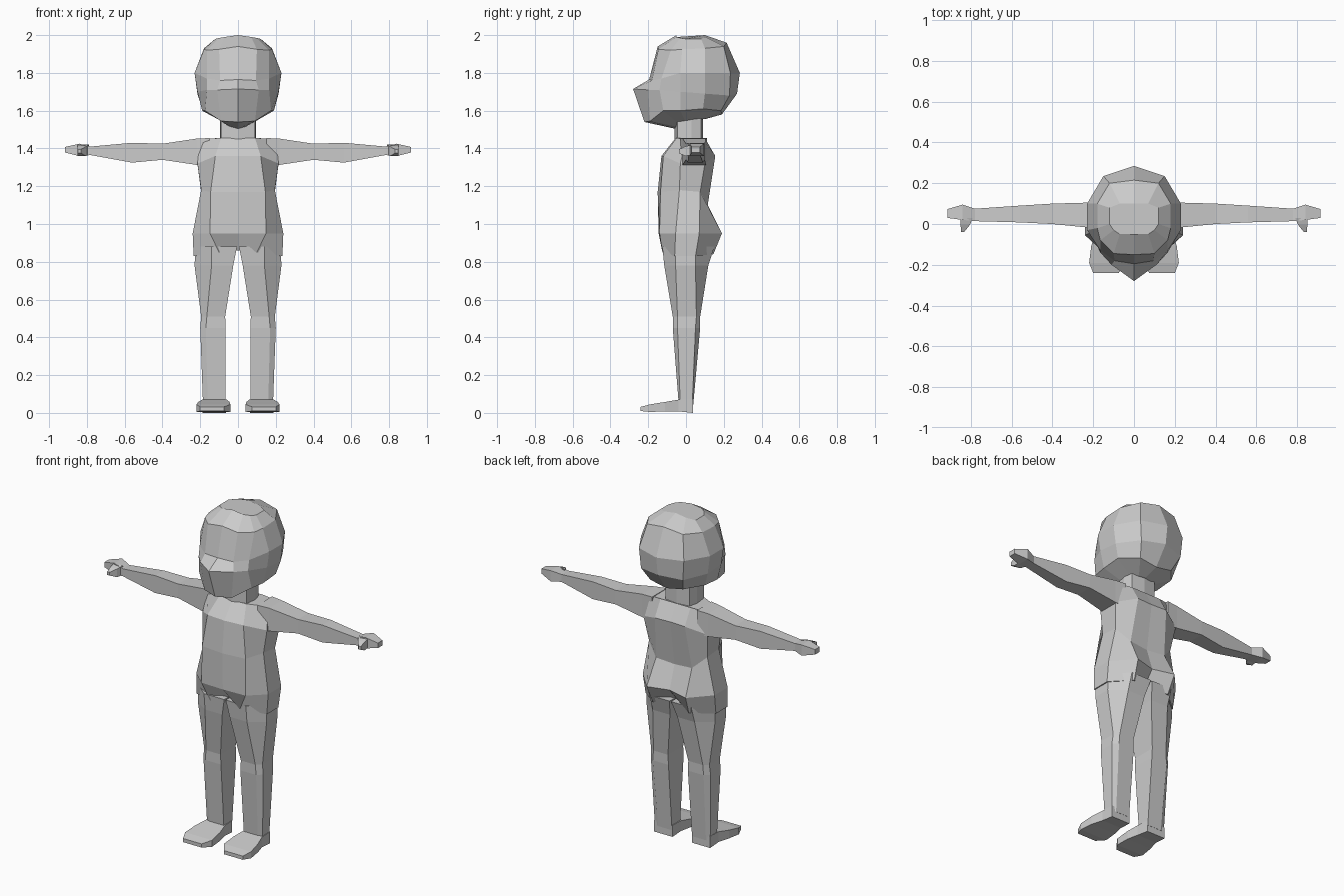
import bpy, bmesh

skin = bpy.data.materials.new("plain grey")
skin.diffuse_color = (0.6, 0.6, 0.6, 1)


def loft(name, rings, mirror=False):
    """Bridge equal-length closed rings, cap both ends, optionally mirror in x."""
    bm = bmesh.new()
    loops = [[bm.verts.new(p) for p in ring] for ring in rings]
    n = len(rings[0])
    for a, b in zip(loops, loops[1:]):
        for i in range(n):
            j = (i + 1) % n
            bm.faces.new((a[i], a[j], b[j], b[i]))
    bm.faces.new(loops[0])
    bm.faces.new(loops[-1])
    bmesh.ops.recalc_face_normals(bm, faces=bm.faces)
    me = bpy.data.meshes.new(name)
    bm.to_mesh(me)
    bm.free()
    me.materials.append(skin)
    ob = bpy.data.objects.new(name, me)
    bpy.context.collection.objects.link(ob)
    if mirror:
        ob.modifiers.new("mirror", 'MIRROR').use_mirror_merge = False
    return ob


def both(half):
    """Complete a half ring running front centre -> side -> back centre."""
    return half + [(-x, y, z) for x, y, z in half[-2:0:-1]]


def box_y(y, x0, x1, z0, z1):
    return [(x0, y, z0), (x1, y, z0), (x1, y, z1), (x0, y, z1)]


def box_x(x, y0, y1, z0, z1):
    return [(x, y0, z0), (x, y1, z0), (x, y1, z1), (x, y0, z1)]


# head: underside, jaw, mouth ridge, brow line, forehead, crown
head = [
    [(0, -.06, 1.505), (.04, -.05, 1.515), (.06, -.03, 1.525), (.07, .0, 1.535),
     (.07, .06, 1.55), (.04, .09, 1.555), (0, .1, 1.555)],
    [(0, -.22, 1.54), (.09, -.19, 1.545), (.175, -.12, 1.60), (.19, -.03, 1.60),
     (.19, .09, 1.61), (.11, .185, 1.60), (0, .19, 1.58)],
    [(0, -.28, 1.715), (.11, -.2, 1.71), (.165, -.14, 1.71), (.215, -.03, 1.70),
     (.215, .1, 1.69), (.14, .23, 1.68), (0, .27, 1.69)],
    [(0, -.195, 1.765), (.095, -.18, 1.76), (.165, -.13, 1.77), (.23, -.03, 1.80),
     (.23, .1, 1.80), (.15, .235, 1.80), (0, .285, 1.80)],
    [(0, -.15, 1.94), (.1, -.145, 1.925), (.165, -.08, 1.92), (.18, -.02, 1.925),
     (.18, .1, 1.93), (.12, .2, 1.94), (0, .215, 1.96)],
    [(0, -.05, 2.0), (.07, -.05, 1.99), (.1, -.03, 1.985), (.12, .0, 1.98),
     (.12, .08, 1.98), (.07, .1, 1.99), (0, .1, 2.0)],
]
loft("head", [both(r) for r in head])

# neck
neck = [[(0, -.06), (.09, -.045), (.095, .03), (.08, .08), (0, .09)]]
loft("neck", [both([(x, y, z) for x, y in neck[0]]) for z in (1.42, 1.57)])

# torso: shoulders, chest, waist, hips, crotch
torso = [
    [(0, -.055, 1.455), (.09, -.05, 1.455), (.2, 0, 1.45), (.2, .09, 1.45),
     (.1, .1, 1.455), (0, .1, 1.455)],
    [(0, -.13, 1.36), (.12, -.12, 1.36), (.215, -.03, 1.32), (.215, .1, 1.32),
     (.1, .155, 1.36), (0, .15, 1.36)],
    [(0, -.15, 1.17), (.145, -.135, 1.17), (.195, -.035, 1.18), (.195, .075, 1.17),
     (.12, .115, 1.1), (0, .11, 1.09)],
    [(0, -.145, .95), (.148, -.14, .95), (.24, -.055, .95), (.24, .07, .95),
     (.13, .19, .95), (0, .155, .95)],
    [(0, -.07, .86), (.1, -.125, .85), (.235, -.06, .83), (.235, .05, .83),
     (.12, .145, .84), (0, .08, .86)],
]
loft("torso", [both(r) for r in torso])


# legs: z, inner x, front edge x, outer x, then four depths front to back
def leg_ring(z, xi, xm, xo, y0, y1, y2, y3):
    return [(xi, y0, z), (xm, y0, z), (xo, y1, z), (xo, y2, z), (xm, y3, z), (xi, y3, z)]


loft("leg", [leg_ring(*r) for r in (
    (.88, .005, .14, .225, -.125, -.055, .05, .15),
    (.78, .025, .14, .23, -.115, -.055, .05, .118),
    (.51, .068, .165, .195, -.07, -.045, .055, .075),
    (.45, .065, .17, .2, -.07, -.045, .05, .075),
    (.04, .067, .16, .185, -.038, -.03, .033, .038),
)], mirror=True)

# feet
loft("foot", [box_y(*r) for r in (
    (.037, .065, .187, .0, .07),
    (-.04, .06, .19, .008, .07),
    (-.11, .045, .21, .008, .058),
    (-.19, .04, .22, .005, .045),
    (-.24, .075, .2, .01, .032),
)], mirror=True)

# arms with flat mitten hands
loft("arm", [box_x(*r) for r in (
    (.15, -.03, .11, 1.31, 1.455),
    (.22, -.018, .105, 1.313, 1.452),
    (.4, .0, .1, 1.34, 1.425),
    (.56, .008, .09, 1.325, 1.43),
    (.78, .014, .075, 1.365, 1.41),
    (.84, .02, .095, 1.36, 1.425),
    (.915, .03, .073, 1.378, 1.408),
)], mirror=True)

# thumbs
loft("thumb", [box_y(*r) for r in (
    (.03, .79, .85, 1.365, 1.42),
    (-.005, .805, .85, 1.36, 1.41),
    (-.038, .832, .848, 1.375, 1.395),
)], mirror=True)
